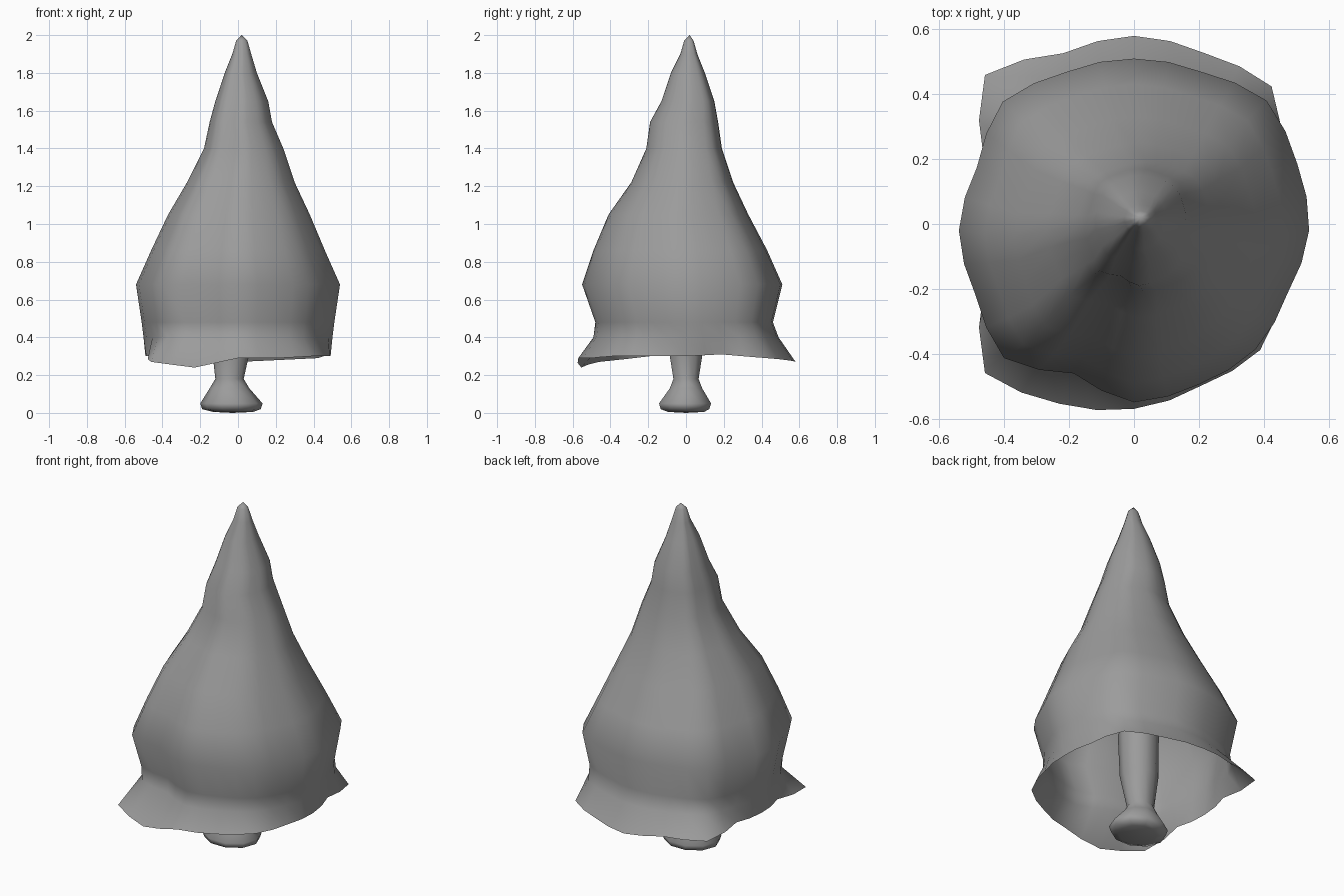
import bpy, bmesh
from math import sin, cos, pi, floor

default_cube = bpy.data.objects.get("Cube")
if default_cube:
    bpy.data.objects.remove(default_cube, do_unlink=True)

grey = bpy.data.materials.new("plain grey")
grey.use_nodes = True
colour = (0.33, 0.33, 0.33, 1)
grey.diffuse_color = colour
grey.node_tree.nodes["Principled BSDF"].inputs["Base Color"].default_value = colour


def around(values, turn):
    """Linear lookup in a closed list, turn running from zero to one."""
    position = turn * len(values)
    index = floor(position)
    blend = position - index
    here = values[index % len(values)]
    following = values[(index + 1) % len(values)]
    return here * (1 - blend) + following * blend


def oval_point(extents, turn, scale=1):
    """Point on an oval given by its left, right, front and back limits."""
    low_x, high_x, low_y, high_y = extents
    angle = turn * 2 * pi
    x = (low_x + high_x) / 2 + (high_x - low_x) / 2 * cos(angle) * scale
    y = (low_y + high_y) / 2 + (high_y - low_y) / 2 * sin(angle) * scale
    return x, y


def loft(name, rings, top=None, bottom=None, smooth_angle=1.0):
    """Skin a stack of closed rings, listed from the top down."""
    mesh = bpy.data.meshes.new(name)
    bm = bmesh.new()
    loops = [[bm.verts.new(point) for point in ring] for ring in rings]
    count = len(loops[0])
    for upper, lower in zip(loops, loops[1:]):
        for i in range(count):
            j = (i + 1) % count
            bm.faces.new((upper[i], lower[i], lower[j], upper[j]))
    if top:
        tip = bm.verts.new(top)
        for i in range(count):
            bm.faces.new((tip, loops[0][i], loops[0][(i + 1) % count]))
    if bottom:
        base = bm.verts.new(bottom)
        for i in range(count):
            bm.faces.new((base, loops[-1][(i + 1) % count], loops[-1][i]))
    bm.normal_update()
    bm.to_mesh(mesh)
    bm.free()
    mesh.materials.append(grey)
    part = bpy.data.objects.new(name, mesh)
    bpy.context.collection.objects.link(part)
    bpy.ops.object.select_all(action="DESELECT")
    part.select_set(True)
    bpy.context.view_layer.objects.active = part
    bpy.ops.object.shade_smooth_by_angle(angle=smooth_angle)
    return part


# Crown: height, then left, right, front and back limits of each ring
crown_profile = [
    (1.97, -.01, .05, -.01, .04),
    (1.9, -.03, .07, -.03, .06),
    (1.8, -.07, .1, -.08, .1),
    (1.65, -.12, .16, -.13, .15),
    (1.54, -.15, .18, -.19, .17),
    (1.4, -.18, .24, -.21, .19),
    (1.22, -.27, .3, -.29, .25),
    (1.05, -.37, .38, -.41, .33),
    (.86, -.46, .46, -.49, .43),
    (.68, -.54, .54, -.55, .51),
    (.48, -.51, .51, -.48, .46),
    (.4, -.5, .5, -.49, .49),
]
# Lumps around the crown, and the ragged hem, counter-clockwise from +x
lumps = [1, 1.01, 1.07, 1, 1, 1, 1.06, .97,
         1, .98, 1.05, .9, 1, .97, .98, .95]
hem_radius = [.49, .49, .6, .57, .58, .57, .65, .5,
              .49, .5, .65, .6, .57, .54, .55, .5]
hem_height = [.3, .31, .29, .28, .27, .29, .3, .31,
              .3, .3, .27, .24, .29, .29, .3, .3]

segments = 32
turns = [i / segments for i in range(segments)]
crown_rings = []
for height, *limits in crown_profile:
    crown_rings.append([(*oval_point(limits, t, around(lumps, t)), height)
                        for t in turns])
hem = []
for t in turns:
    radius, angle = around(hem_radius, t), t * 2 * pi
    hem.append((radius * cos(angle), radius * sin(angle), around(hem_height, t)))
crown_rings.append(hem)
loft("foliage", crown_rings, top=(.02, .02, 2))

# Trunk: narrow neck, flared foot, top hidden inside the crown
trunk_profile = [
    (.62, -.14, .08, -.11, .11),
    (.36, -.14, .07, -.1, .1),
    (.18, -.12, .03, -.07, .07),
    (.13, -.15, .06, -.09, .09),
    (.05, -.2, .13, -.15, .14),
    (.02, -.19, .12, -.14, .13),
    (.005, -.13, .08, -.1, .1),
]
sides = 10
trunk_rings = [[(*oval_point(limits, i / sides), height) for i in range(sides)]
               for height, *limits in trunk_profile]
loft("trunk", trunk_rings, top=(-.03, 0, .64), bottom=(-.03, 0, 0))
